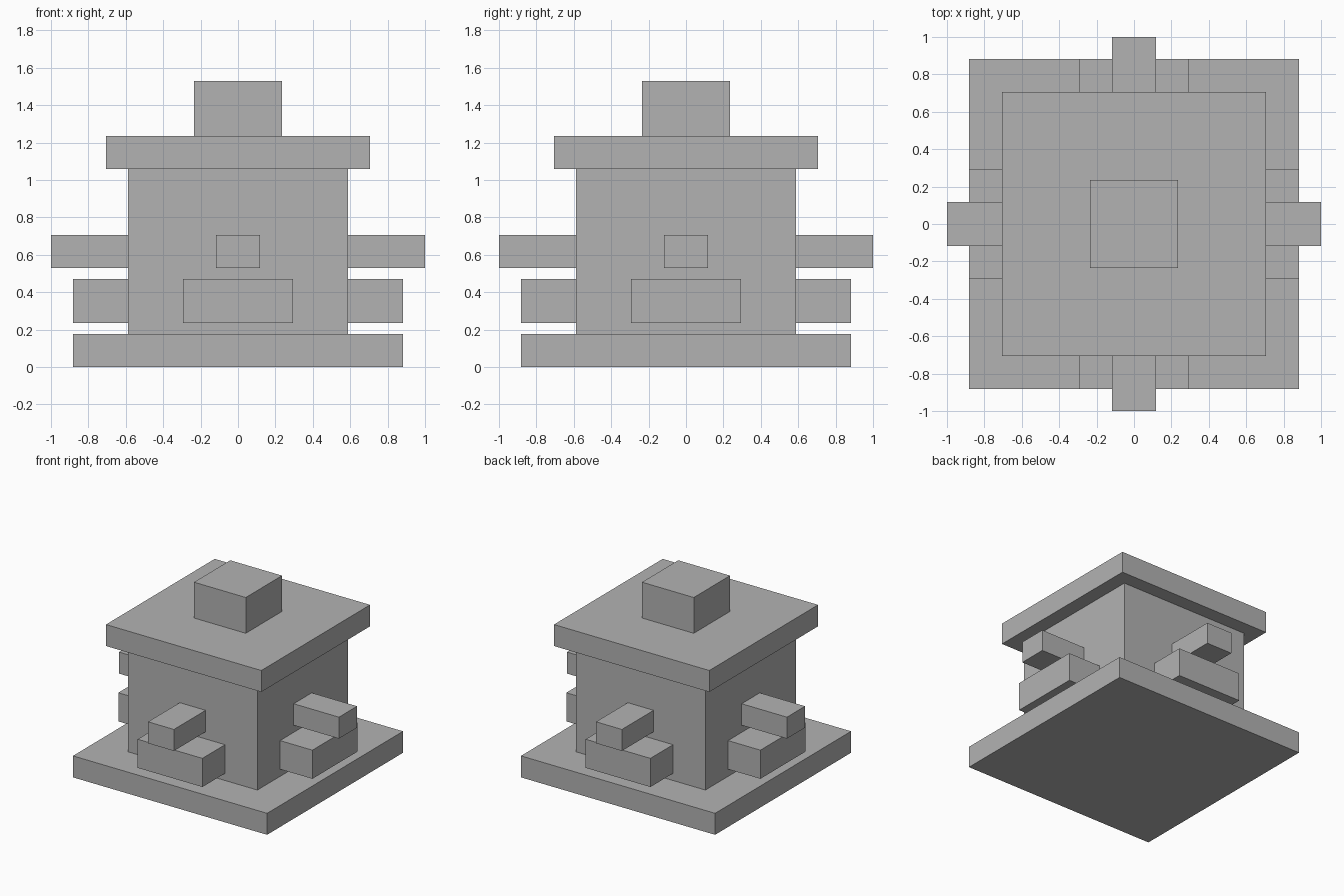
import bpy
from mathutils import Matrix
from math import pi

if "Cube" in bpy.data.objects:
    bpy.data.objects.remove(bpy.data.objects["Cube"])

U = 1 / 17  # module all sizes are multiples of

grey = bpy.data.materials.new("stone_grey")
grey.diffuse_color = (0.45, 0.45, 0.45, 1)
grey.use_nodes = True
grey.node_tree.nodes["Principled BSDF"].inputs["Base Color"].default_value = grey.diffuse_color


def block(name, x, y, z, turn=0):
    """Box spanning the (min, max) ranges in modules, turned about z."""
    bpy.ops.mesh.primitive_cube_add(size=1)
    ob = bpy.context.object
    ob.name = name
    spans = (x, y, z)
    size = [(b - a) * U for a, b in spans]
    mid = [(a + b) / 2 * U for a, b in spans]
    ob.data.transform(Matrix.Rotation(turn, 4, 'Z')
                      @ Matrix.Translation(mid)
                      @ Matrix.Diagonal((*size, 1)))
    ob.data.materials.append(grey)
    return ob


# Central stack
block("base_slab", (-15, 15), (-15, 15), (0, 3))
block("body", (-10, 10), (-10, 10), (3, 18))
block("roof_slab", (-12, 12), (-12, 12), (18, 21))
block("roof_cap", (-4, 4), (-4, 4), (21, 26))

# A wide ledge and a narrow spout on each of the four sides
for i, side in enumerate(("front", "right", "back", "left")):
    block(side + "_ledge", (-5, 5), (-15, -10), (4, 8), i * pi / 2)
    block(side + "_spout", (-2, 2), (-17, -10), (9, 12), i * pi / 2)
